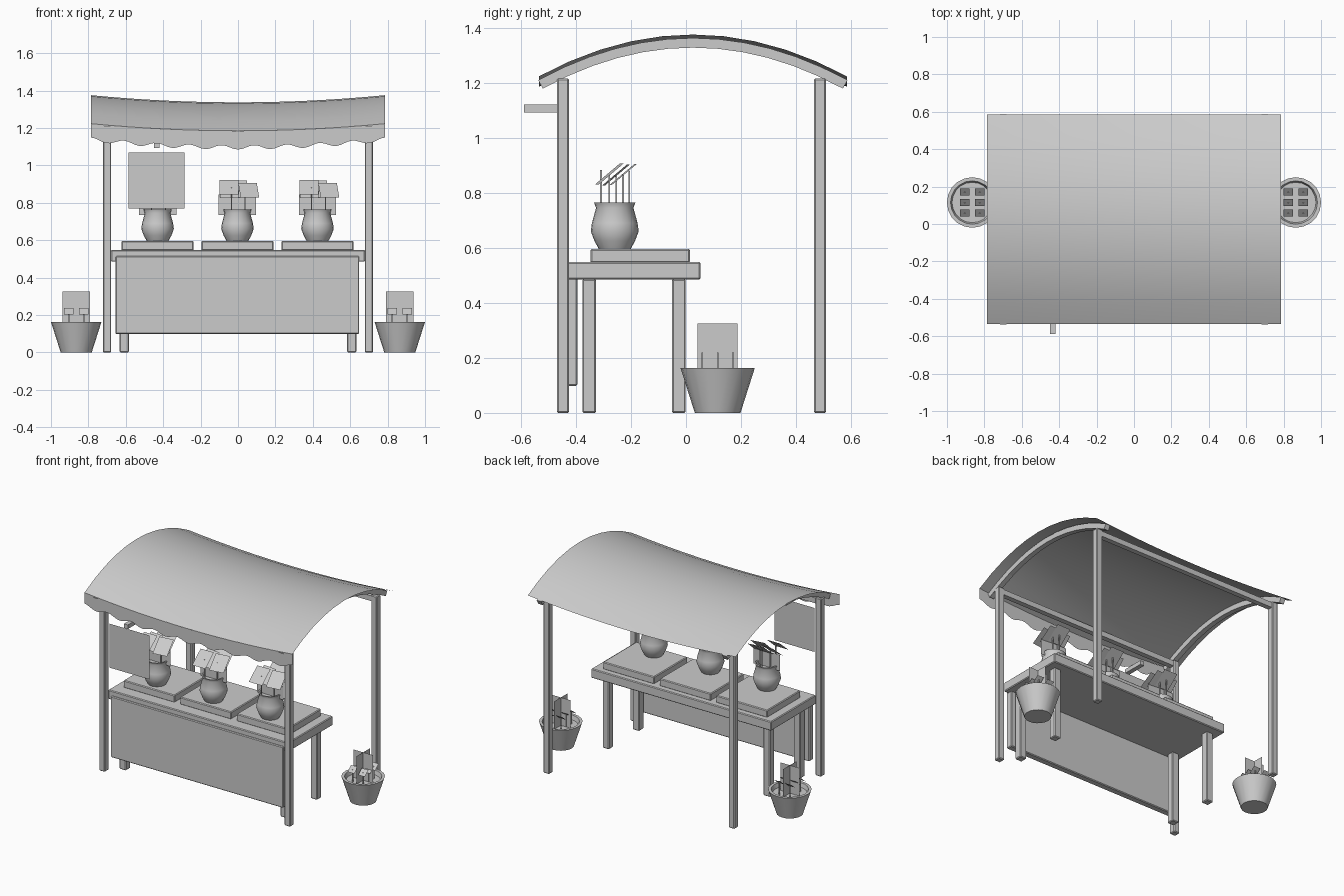
import bpy, bmesh, math
from mathutils import Matrix, Vector

cube = bpy.data.objects.get("Cube")
if cube:
    bpy.data.objects.remove(cube, do_unlink=True)

GREY = (0.6, 0.6, 0.6, 1)
mat = bpy.data.materials.new("plain_grey")
mat.use_nodes = True
mat.diffuse_color = GREY
mat.node_tree.nodes["Principled BSDF"].inputs["Base Color"].default_value = GREY


def finish(name, bm, smooth=False):
    """Turn a bmesh into a named object."""
    mesh = bpy.data.meshes.new(name)
    bm.to_mesh(mesh)
    bm.free()
    mesh.materials.append(mat)
    obj = bpy.data.objects.new(name, mesh)
    bpy.context.collection.objects.link(obj)
    if smooth:
        bpy.ops.object.select_all(action='DESELECT')
        obj.select_set(True)
        bpy.context.view_layer.objects.active = obj
        bpy.ops.object.shade_smooth_by_angle(angle=math.radians(40))
    return obj


def box(name, x, y, z, bevel=0.005):
    """Bevelled box from three (low, high) ranges."""
    bm = bmesh.new()
    bmesh.ops.create_cube(bm, size=1)
    for v in bm.verts:
        v.co = [(lo + hi) / 2 + c * (hi - lo) for c, (lo, hi) in zip(v.co, (x, y, z))]
    if bevel:
        bmesh.ops.bevel(bm, geom=bm.edges[:], offset=bevel, segments=1, affect='EDGES')
    return finish(name, bm)


def around(c, half):
    return (c - half, c + half)


def lathe(name, profile, x, y, sides=20):
    """Spin a radius/height profile and cap both ends."""
    bm = bmesh.new()
    rings = []
    for r, z in profile:
        rings.append([bm.verts.new((x + r * math.cos(a), y + r * math.sin(a), z))
                      for a in (math.tau * i / sides for i in range(sides))])
    for lo, hi in zip(rings, rings[1:]):
        for i in range(sides):
            j = (i + 1) % sides
            bm.faces.new((lo[i], lo[j], hi[j], hi[i]))
    bm.faces.new(rings[0][::-1])
    bm.faces.new(rings[-1])
    return finish(name, bm, True)


def sheet(name, rows, smooth=False):
    """Open surface through rows of points."""
    bm = bmesh.new()
    grid = [[bm.verts.new(p) for p in row] for row in rows]
    for a, b in zip(grid, grid[1:]):
        for i in range(len(a) - 1):
            bm.faces.new((a[i], a[i + 1], b[i + 1], b[i]))
    return finish(name, bm, smooth)


def card(name, centre, w, h, tilt=90, turn=0):
    """Flat card leaning back by tilt and turned about z."""
    bm = bmesh.new()
    m = (Matrix.Translation(centre) @ Matrix.Rotation(math.radians(turn), 4, 'Z')
         @ Matrix.Rotation(math.radians(tilt), 4, 'X') @ Matrix.Diagonal((w, h, 1, 1)))
    bmesh.ops.create_grid(bm, x_segments=1, y_segments=1, size=0.5, matrix=m)
    return finish(name, bm)


# Canopy: arched front to back, sagging towards the middle
HALF_X, HALF_Y, MID_Y = 0.785, 0.56, 0.025


def roof_z(x, y):
    return 1.337 + 0.038 * (x / HALF_X) ** 2 - 0.152 * ((y - MID_Y) / HALF_Y) ** 2


xs = [HALF_X * (i / 8 - 1) for i in range(17)]
ys = [MID_Y + HALF_Y * (i / 5 - 1) for i in range(11)]
sheet("canopy", [[(x, y, roof_z(x, y)) for x in xs] for y in ys], True)

# Scalloped valance along the front edge
front = ys[0]
wave = [HALF_X * (i / 40 - 1) for i in range(81)]
sheet("valance", [
    [(x, front, 1.085 + 0.042 * (x / HALF_X) ** 2
      + 0.011 * (1 + math.cos(math.tau * 4.5 * (x / HALF_X + 1)))) for x in wave],
    [(x, front, roof_z(x, front)) for x in wave]])

# Posts, curved rafters and cross beams
for side, sx in (("left", 1), ("right", -1)):
    for end, y in (("front", -0.447), ("back", 0.487)):
        box(f"{end}_{side}_post", around(0.7 * sx, 0.022), around(y, 0.022), (0, 1.215))
    bm = bmesh.new()
    sections = []
    for i in range(13):
        y = MID_Y + 0.562 * (i / 6 - 1)
        slope = -0.304 * (y - MID_Y) / HALF_Y ** 2
        n = Vector((0, -slope, 1)).normalized()
        top = Vector((0, y, roof_z(0.68, y) - 0.003))
        sections.append([bm.verts.new(top - n * d + Vector((0.7 * sx + w, 0, 0)))
                         for d, w in ((0, -0.017), (0, 0.017), (0.035, 0.017), (0.035, -0.017))])
    for a, b in zip(sections, sections[1:]):
        for i in range(4):
            j = (i + 1) % 4
            bm.faces.new((a[i], a[j], b[j], b[i]))
    bm.faces.new(sections[0][::-1])
    bm.faces.new(sections[-1])
    bmesh.ops.recalc_face_normals(bm, faces=bm.faces)
    finish(f"{side}_rafter", bm)
for end, y in (("front", -0.447), ("back", 0.487)):
    box(f"{end}_beam", (-0.68, 0.68), around(y, 0.017), (1.172, 1.208), 0)

# Table with legs and front panel
box("table_top", (-0.68, 0.68), (-0.43, 0.053), (0.485, 0.548))
box("front_panel", (-0.655, 0.648), (-0.44, -0.395), (0.098, 0.515))
for side, sx in (("left", 1), ("right", -1)):
    for end, y in (("front", -0.352), ("back", -0.026)):
        box(f"{end}_{side}_leg", around(0.608 * sx, 0.025), around(y, 0.025), (0, 0.487))

# Hanging sign and its bracket
box("sign_bracket", around(-0.435, 0.015), (-0.588, -0.44), (1.092, 1.12), 0)
card("sign", (-0.435, -0.55, 0.92), 0.3, 0.3)

# Display trays, vases and flower cards
FLOWERS = [(-0.045, -0.05, 0.882, 0), (0.06, -0.02, 0.868, 8), (-0.04, 0.005, 0.865, -6),
           (0.045, 0.03, 0.866, 5), (0.0, 0.053, 0.88, 0)]
for place, x in (("right", -0.43), ("middle", -0.003), ("left", 0.425)):
    box(f"{place}_tray", around(x, 0.193), (-0.347, 0.014), (0.545, 0.596))
    y = -0.259
    lathe(f"{place}_vase", [(0.058, 0.596), (0.074, 0.625), (0.087, 0.66), (0.083, 0.69),
                            (0.068, 0.745), (0.075, 0.764), (0.066, 0.764), (0.06, 0.74)], x, y)
    card(f"{place}_vase_leaves", (x, y, 0.79), 0.2, 0.11)
    for i, (dx, dy, z, turn) in enumerate(FLOWERS):
        box(f"{place}_stem_{i}", around(x + dx * 0.7, 0.003), around(y + dy, 0.003), (0.735, z), 0)
        card(f"{place}_flower_{i}", (x + dx, y + dy, z), 0.1, 0.12, 40, turn)

# Floor pots with crossed leaf cards and small blooms
for side, sx in (("left", 1), ("right", -1)):
    x, y = 0.865 * sx, 0.115
    lathe(f"{side}_pot", [(0.083, 0), (0.135, 0.163), (0.116, 0.163), (0.108, 0.135)], x, y)
    for turn in (0, 90):
        card(f"{side}_pot_leaves_{turn}", (x, y, 0.228), 0.145, 0.195, 90, turn)
    for i in range(6):
        dx, dy = (i % 2 * 2 - 1) * 0.04, (i // 2 - 1) * 0.056
        box(f"{side}_pot_stem_{i}", around(x + dx, 0.003), around(y + dy, 0.003), (0.135, 0.22), 0)
        card(f"{side}_pot_bloom_{i}", (x + dx, y + dy, 0.22), 0.05, 0.05, 40, 0)
